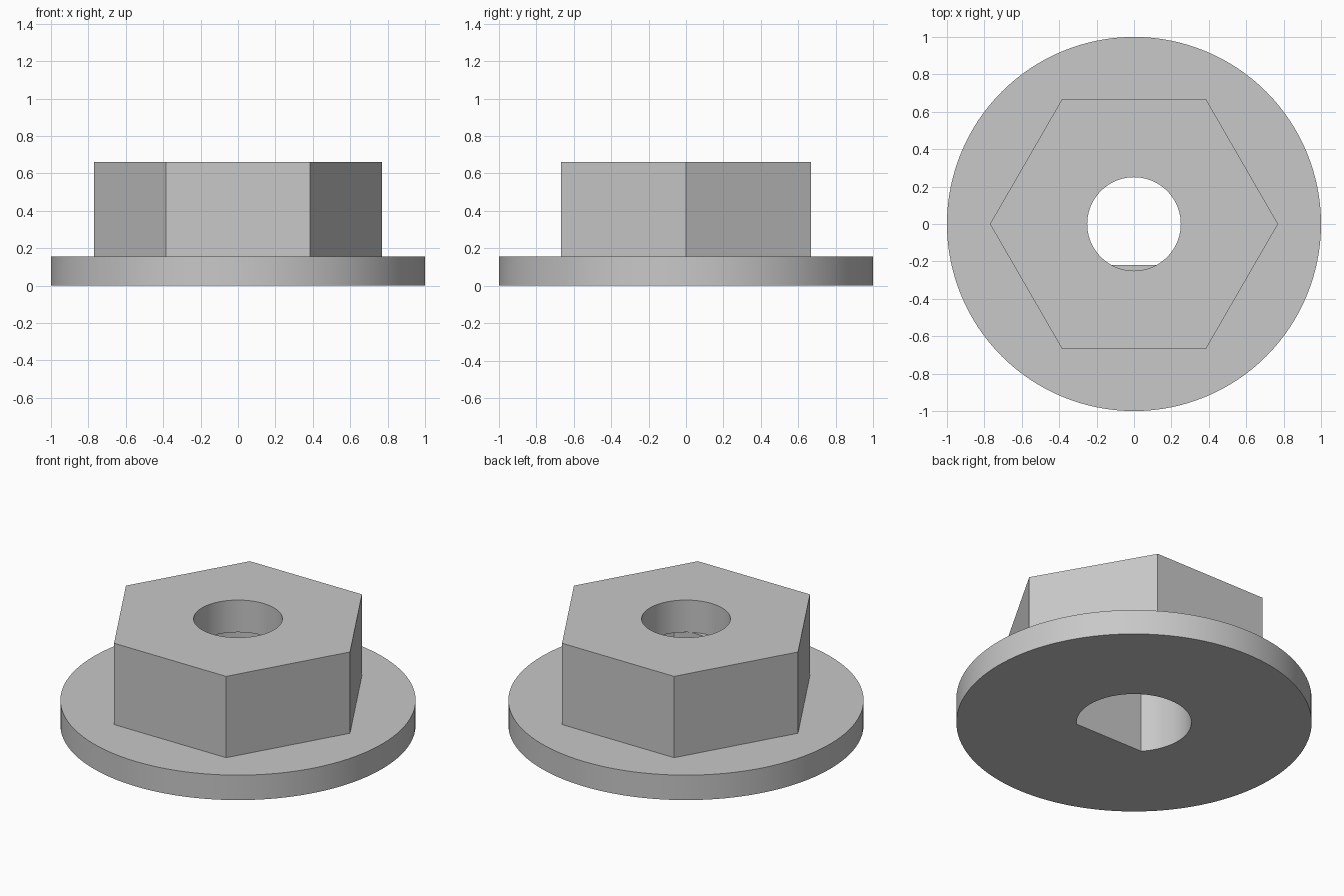
import bpy, bmesh
from math import pi, cos, sin, asin

cube = bpy.data.objects.get("Cube")
if cube:
    bpy.data.objects.remove(cube, do_unlink=True)

# Single grey metal
GREY = (0.58, 0.58, 0.58, 1)
metal = bpy.data.materials.new("grey metal")
metal.use_nodes = True
metal.diffuse_color = GREY
metal.node_tree.nodes["Principled BSDF"].inputs["Base Color"].default_value = GREY

# Key sizes
SEGMENTS = 128
FLANGE_TOP, NUT_TOP, LEDGE = 0.155, 0.66, 0.46


def arc(radius, count, start=0.0, sweep=2 * pi, closed=True):
    """Points along a circle; an open arc includes its end point."""
    steps = count if closed else count - 1
    return [(radius * cos(start + sweep * i / steps),
             radius * sin(start + sweep * i / steps)) for i in range(count)]


def prism(name, outline, bottom, top):
    """Extrude a flat outline between two heights."""
    bm = bmesh.new()
    face = bm.faces.new([bm.verts.new((x, y, bottom)) for x, y in outline])
    lifted = bmesh.ops.extrude_face_region(bm, geom=[face])["geom"]
    for v in lifted:
        if isinstance(v, bmesh.types.BMVert):
            v.co.z = top
    bmesh.ops.recalc_face_normals(bm, faces=bm.faces)
    mesh = bpy.data.meshes.new(name)
    bm.to_mesh(mesh)
    bm.free()
    mesh.materials.append(metal)
    obj = bpy.data.objects.new(name, mesh)
    bpy.context.collection.objects.link(obj)
    return obj


def combine(target, tool, operation):
    """Apply a boolean, then discard the helper."""
    tool.hide_render = True
    mod = target.modifiers.new(operation.title(), "BOOLEAN")
    mod.operation, mod.object, mod.solver = operation, tool, "EXACT"
    bpy.context.view_layer.objects.active = target
    bpy.ops.object.modifier_apply(modifier=mod.name)
    bpy.data.objects.remove(tool, do_unlink=True)


# Round flange joined to the hexagonal head
body = prism("flanged_hex_nut", arc(1, SEGMENTS), 0, FLANGE_TOP)
combine(body, prism("hex_head", arc(0.77, 6), 0.05, NUT_TOP), "UNION")

# Wide D-shaped socket from below, flat towards the front
flat = asin(0.22 / 0.323)
socket = arc(0.323, SEGMENTS, -flat, pi + 2 * flat, closed=False)
combine(body, prism("d_socket_cutter", socket, -0.1, LEDGE), "DIFFERENCE")

# Narrower round hole from above, stopping at the ledge
combine(body, prism("round_hole_cutter", arc(0.25, SEGMENTS), LEDGE, 0.8), "DIFFERENCE")

# Smooth the round walls, keep the edges sharp
bpy.ops.object.select_all(action="DESELECT")
body.select_set(True)
bpy.context.view_layer.objects.active = body
bpy.ops.object.shade_smooth_by_angle(angle=pi / 6)
